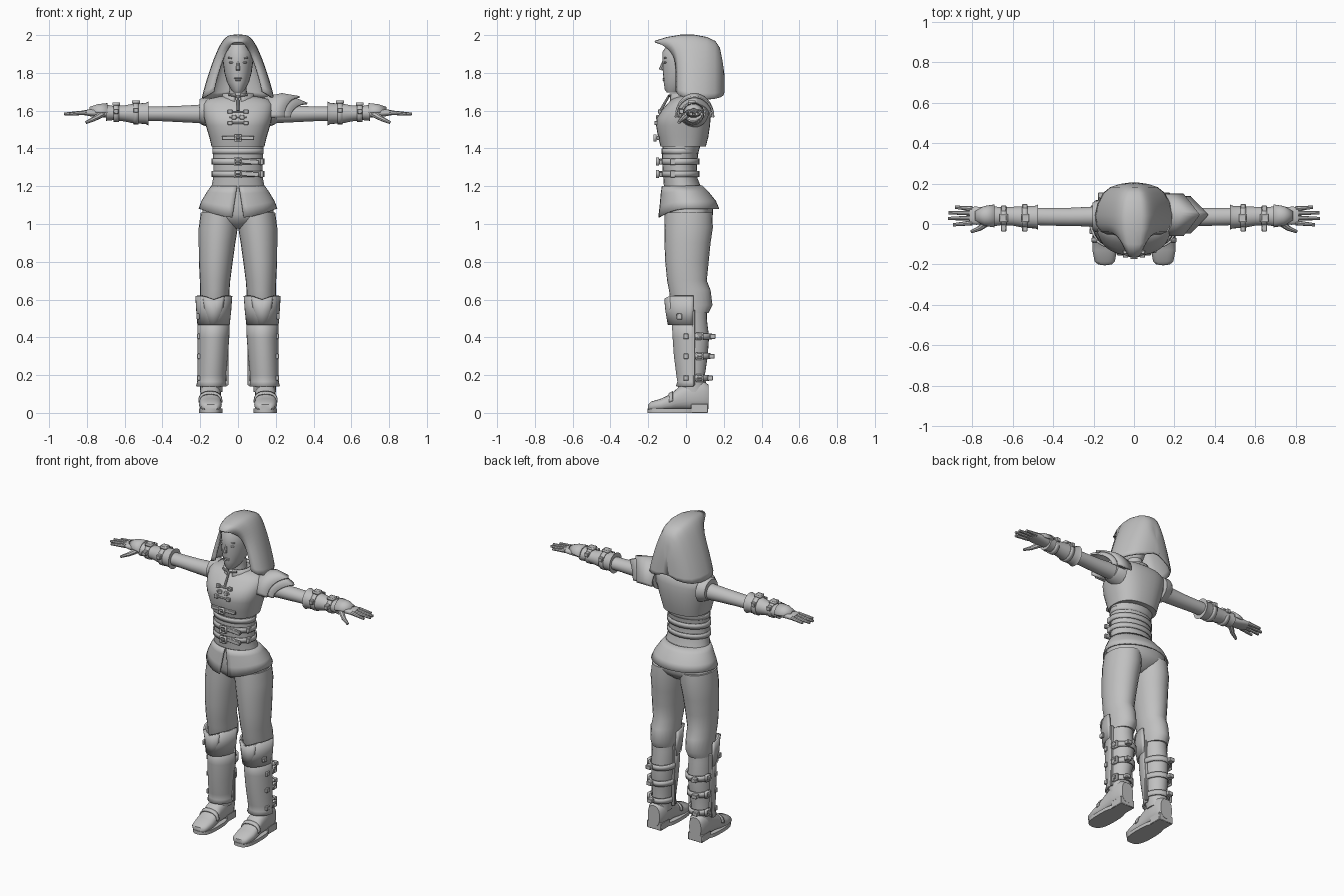
import bpy, bmesh, math
from mathutils import Vector, Matrix

old = bpy.data.objects.get("Cube")
if old:
    bpy.data.objects.remove(old)

grey = bpy.data.materials.new("plain_grey")
grey.use_nodes = True
grey.diffuse_color = (0.53, 0.53, 0.53, 1)
grey.node_tree.nodes["Principled BSDF"].inputs["Base Color"].default_value = grey.diffuse_color


def finish(name, bm, thick=0, mirrored=False):
    """Turn a bmesh into an object with smooth faces, sharp creases and modifiers."""
    bmesh.ops.recalc_face_normals(bm, faces=bm.faces[:])
    for face in bm.faces:
        face.smooth = True
    for edge in bm.edges:
        edge.smooth = edge.calc_face_angle(0) < math.radians(42)
    mesh = bpy.data.meshes.new(name)
    bm.to_mesh(mesh)
    bm.free()
    mesh.materials.append(grey)
    obj = bpy.data.objects.new(name, mesh)
    bpy.context.scene.collection.objects.link(obj)
    if thick:
        solid = obj.modifiers.new("thickness", 'SOLIDIFY')
        solid.thickness = thick
        solid.offset = 0
    if mirrored:
        obj.modifiers.new("other_side", 'MIRROR')


def skin(bm, rings, closed):
    """Bridge neighbouring rings of vertices with quads."""
    for lower, upper in zip(rings, rings[1:]):
        count = len(lower)
        for i in range(count if closed else count - 1):
            j = (i + 1) % count
            bm.faces.new((lower[i], lower[j], upper[j], upper[i]))


def loft(name, axis, rows, span=(0, 360), power=2, thick=0, mirrored=False, sides=24, warp=None):
    """Rows give the position on the axis, then the low and high extents on the other two axes."""
    bm = bmesh.new()
    closed = span[1] - span[0] == 360
    rings = []
    for t, u_low, u_high, v_low, v_high in rows:
        ring = []
        for i in range(sides if closed else sides + 1):
            angle = math.radians(span[0] + (span[1] - span[0]) * i / sides)
            c, s = math.cos(angle), math.sin(angle)
            c = math.copysign(abs(c) ** (2 / power), c)
            s = math.copysign(abs(s) ** (2 / power), s)
            u = (u_low + u_high) / 2 + c * (u_high - u_low) / 2
            v = (v_low + v_high) / 2 + s * (v_high - v_low) / 2
            point = Vector({'x': (t, u, v), 'y': (u, t, v), 'z': (u, v, t)}[axis])
            ring.append(bm.verts.new(warp(point) if warp else point))
        rings.append(ring)
    skin(bm, rings, closed)
    if closed and not thick:
        bm.faces.new(rings[0])
        bm.faces.new(rings[-1])
    finish(name, bm, thick, mirrored)


def sym(rows):
    """Expand centred rows of position, half width, front and back."""
    return [(z, -w, w, front, back) for z, w, front, back in rows]


def box(name, loc, size, mirrored=False, tilt=0):
    bm = bmesh.new()
    matrix = Matrix.Translation(loc) @ Matrix.Rotation(math.radians(tilt), 4, 'Y') @ Matrix.Diagonal((*size, 1))
    bmesh.ops.create_cube(bm, size=1, matrix=matrix)
    bmesh.ops.bevel(bm, geom=bm.edges[:], offset=.003, segments=1, affect='EDGES')
    finish(name, bm, 0, mirrored)


def ball(name, loc, size, mirrored=False):
    bm = bmesh.new()
    matrix = Matrix.Translation(loc) @ Matrix.Diagonal((*size, 1))
    bmesh.ops.create_uvsphere(bm, u_segments=14, v_segments=8, radius=1, matrix=matrix)
    finish(name, bm, 0, mirrored)


def tube(name, start, end, r_start, r_end, mirrored=False):
    bm = bmesh.new()
    start, end = Vector(start), Vector(end)
    way = end - start
    matrix = Matrix.Translation((start + end) / 2) @ way.to_track_quat('Z', 'Y').to_matrix().to_4x4()
    bmesh.ops.create_cone(bm, cap_ends=True, segments=8, radius1=r_start, radius2=r_end,
                          depth=way.length, matrix=matrix)
    finish(name, bm, 0, mirrored)


def buckle(name, axis, loc, size, mirrored=False):
    """Square open frame facing along the axis, with a prong."""
    index = 'xyz'.index(axis)
    u, v = [loc[i] for i in range(3) if i != index]
    r = size * 0.7
    rows = [(loc[index] + d, u - r, u + r, v - r, v + r) for d in (-0.008, 0.008)]
    loft(name, axis, rows, (45, 405), thick=0.01, mirrored=mirrored, sides=4)
    box(name + "_prong", loc, [0.012 if i == index else size * (0.3 if i == 2 else 0.9) for i in range(3)], mirrored)


# Head and face
loft("head", 'z', sym([(1.695, .022, -.1, -.04), (1.71, .036, -.112, .02), (1.75, .058, -.118, .06),
                       (1.8, .072, -.122, .08), (1.86, .08, -.125, .1), (1.91, .077, -.125, .1),
                       (1.95, .055, -.1, .07)]))
tube("nose", (0, -.117, 1.87), (0, -.133, 1.815), .005, .012)
ball("upper_lip", (0, -.115, 1.772), (.022, .009, .005))
ball("lower_lip", (0, -.114, 1.762), (.018, .01, .006))
ball("eyes", (.032, -.109, 1.855), (.017, .009, .006), True)
box("brows", (.034, -.11, 1.878), (.04, .014, .007), True, tilt=-8)
loft("neck", 'z', sym([(1.6, .06, -.05, .07), (1.66, .048, -.04, .06), (1.74, .045, -.05, .05)]))
loft("collar", 'z', sym([(1.63, .1, -.085, .1), (1.66, .085, -.08, .09), (1.69, .075, -.08, .085)]),
     (-80, 260), thick=.012)

# Hood: arches from the face rim to the back (top y, base y, top z, base z, half width, squareness)
arches = [(-.165, -.05, 1.965, 1.7, .128, .62), (-.1, -.035, 1.985, 1.68, .163, .5),
          (-.03, .0, 1.997, 1.668, .183, .48), (.04, .045, 1.998, 1.663, .188, .48),
          (.11, .1, 1.985, 1.66, .175, .5), (.152, .15, 1.965, 1.662, .15, .55),
          (.175, .178, 1.93, 1.67, .115, .6), (.185, .193, 1.88, 1.68, .07, .7), (.192, .2, 1.82, 1.7, .02, 1)]
bm = bmesh.new()
rings = []
for y_top, y_base, z_top, z_base, width, square in arches:
    ring = []
    for i in range(33):
        angle = math.pi * i / 32
        c, s = math.cos(angle), math.sin(angle)
        x = math.copysign(width * (1 - .42 * s) * abs(c) ** square, c)
        ring.append(bm.verts.new((x, y_base + (y_top - y_base) * s ** 6, z_base + (z_top - z_base) * s)))
    rings.append(ring)
skin(bm, rings, False)
bm.faces.new(rings[-1])
finish("hood", bm, .01)

# Jacket and waist
loft("jacket", 'z', sym([(1.41, .14, -.135, .105), (1.46, .152, -.148, .118), (1.52, .17, -.158, .127),
                         (1.56, .18, -.155, .13), (1.6, .187, -.13, .13), (1.635, .187, -.1, .125),
                         (1.66, .165, -.075, .11), (1.675, .1, -.05, .09)]), power=2.4, sides=32)
loft("armhole_rims", 'x', [(.15, -.045, .12, 1.51, 1.667), (.19, -.04, .115, 1.525, 1.668),
                           (.205, -.03, .105, 1.535, 1.66)], mirrored=True)
loft("waist", 'z', sym([(1.45, .137, -.12, .085), (1.37, .132, -.127, .064), (1.3, .129, -.125, .058),
                        (1.24, .132, -.12, .062), (1.17, .147, -.115, .09)]))
for part, z, height, grow in (("waist_wrap", 1.385, .03, 0), ("upper_belt", 1.33, .032, .004),
                              ("lower_belt", 1.265, .03, .004)):
    loft(part, 'z', sym([(z + d * height / 2, .131 + grow, -.126 - grow, .063 + grow) for d in (-1, 1)]), thick=.008)
    if "belt" in part:
        buckle(part + "_buckle", 'y', (0, -.15, z), .036)
        box(part + "_tail", (.06, -.134, z), (.1, .018, .026), tilt=4)
        box(part + "_loop", (.125, -.07, z), (.02, .03, .036))

# Chest fastenings
box("chest_strap", (0, -.148, 1.455), (.17, .014, .022))
buckle("chest_buckle", 'y', (0, -.165, 1.455), .03)
for i, z in enumerate((1.535, 1.565, 1.595)):
    box(f"clasp_bar_{i}", (0, -.158 + i * .009, z), (.09, .012, .009))
    box(f"clasp_toggles_{i}", (.042 - (i == 1) * .02, -.158 + i * .009, z), (.026, .018, .022), True)
tube("collar_cord", (0, -.135, 1.6), (0, -.09, 1.68), .008, .006)
tube("collar_ties", (0, -.092, 1.675), (.05, -.085, 1.685), .006, .006, True)


# Flared jacket skirt, longer and split at the front
def split(p):
    drop = (1.2 - p.z) / .12
    front = max(0, -p.y / .145)
    p.z -= .046 * drop * front ** 2
    if p.y < 0:
        p.x += math.copysign(.024 * drop * max(0, 1 - abs(p.x) / .1), p.x)
    return p


loft("jacket_skirt", 'z', sym([(1.2, .138, -.124, .085), (1.17, .16, -.13, .115), (1.12, .19, -.136, .155),
                               (1.08, .205, -.143, .172)]), (-88, 268), thick=.008, sides=36, warp=split)

# Trousers
loft("hips", 'z', sym([(1.2, .13, -.11, .08), (1.1, .185, -.115, .145), (1.05, .19, -.114, .143),
                       (1.02, .15, -.1, .125), (.99, .07, -.07, .09), (.975, .03, -.04, .06)]), power=2.3)
loft("trouser_legs", 'z', [(1.06, -.004, .197, -.112, .14), (.98, .001, .208, -.115, .142), (.9, .014, .208, -.114, .13),
                           (.8, .028, .207, -.11, .12), (.7, .041, .202, -.1, .11), (.65, .045, .2, -.09, .13),
                           (.57, .048, .2, -.08, .14), (.53, .055, .198, -.06, .12)], mirrored=True)

# Boots
loft("boot_shafts", 'z', [(.56, .06, .195, -.05, .11), (.5, .058, .198, -.05, .11), (.4, .058, .2, -.05, .122),
                          (.3, .066, .2, -.045, .115), (.2, .077, .2, -.035, .1), (.11, .083, .2, -.03, .112)],
     mirrored=True)
loft("greaves", 'z', [(.5, .05, .208, -.07, .15), (.4, .052, .208, -.065, .145), (.3, .06, .208, -.058, .138),
                      (.2, .07, .208, -.045, .125), (.165, .072, .21, -.04, .12), (.14, .066, .216, -.048, .128)],
     (-180, 0), thick=.012, mirrored=True)


# Knee plates with a dipped top edge and a panel that narrows downward
def dip_top(p):
    p.z -= .02 * max(0, (p.z - .54) / .08) * max(0, 1 - abs(p.x - .128) / .06)
    return p


def taper_down(p):
    p.x = .129 + (p.x - .129) * (.75 + 2 * (p.z - .47))
    return dip_top(p)


loft("knee_plates", 'z', [(.465, .05, .209, -.088, .16), (.54, .042, .215, -.098, .175),
                          (.62, .036, .22, -.104, .182)], (-180, 0), thick=.012, mirrored=True, warp=dip_top)
loft("knee_panels", 'z', [(.468, .05, .209, -.092, .16), (.54, .042, .215, -.104, .175), (.62, .036, .22, -.11, .182)],
     (-125, -55), thick=.01, mirrored=True, sides=8, warp=taper_down)
box("knee_studs", (.212, -.035, .51), (.016, .03, .03), True)
for x in (.06, .204):
    box("greave_rails", (x, .04, .345), (.02, .016, .4), True)
for i, (z, back) in enumerate(((.405, .132), (.3, .126), (.185, .118))):
    loft(f"boot_straps_{i}", 'z', [(z + d, .052 + i * .007, .208, -.06, back) for d in (-.016, .016)],
         (0, 180), thick=.01, mirrored=True)
    buckle(f"boot_buckles_{i}", 'x', (.204, .072, z), .034, True)
    box(f"boot_studs_{i}", (.208, 0, z), (.018, .028, .028), True)
    box(f"boot_strap_ends_{i}", (.16, back + .01, z), (.035, .03, .026), True)

# Feet
loft("shoes", 'y', [(-.2, .11, .178, .012, .045), (-.185, .094, .195, .01, .06), (-.13, .086, .206, .01, .076),
                    (-.08, .089, .204, .012, .1), (-.04, .092, .2, .015, .135), (.02, .09, .2, .015, .165),
                    (.09, .09, .2, .015, .17), (.118, .105, .188, .02, .15)], power=2.5, mirrored=True)
loft("soles", 'z', [(z, .082, .207, -.205, .06) for z in (0, .022)], power=2.8, mirrored=True)
box("heels", (.145, .072, .024), (.1, .09, .048), True)
loft("shoe_bands", 'y', [(-.09, .087, .206, .012, .1), (-.07, .087, .206, .012, .112)],
     (0, 180), power=2.5, thick=.008, mirrored=True)

# Arms and bracers
loft("arms", 'x', [(.14, -.015, .09, 1.53, 1.64), (.22, -.012, .085, 1.535, 1.63), (.32, -.01, .08, 1.54, 1.625),
                   (.42, -.008, .08, 1.545, 1.622), (.5, -.005, .08, 1.545, 1.622), (.7, .005, .075, 1.56, 1.615)],
     mirrored=True)
loft("bracers", 'x', [(.474, -.028, .097, 1.522, 1.648), (.49, -.022, .09, 1.53, 1.64), (.55, -.018, .088, 1.532, 1.638),
                      (.6, -.008, .085, 1.543, 1.628), (.66, -.006, .083, 1.55, 1.625), (.7, -.012, .088, 1.546, 1.632)],
     mirrored=True)
for i, (x, r) in enumerate(((.54, .054), (.645, .043))):
    loft(f"bracer_straps_{i}", 'x', [(x + d, .036 - r, .036 + r, 1.586 - r, 1.586 + r) for d in (-.014, .014)],
         thick=.008, mirrored=True)
    buckle(f"bracer_buckles_{i}", 'z', (x, .03, 1.592 + r), .034, True)
    box(f"bracer_strap_ends_{i}", (x, -.02, 1.575 + r / 2), (.026, .034, .026), True)
    box(f"bracer_studs_{i}", (x, .084 + i * -.008, 1.61), (.026, .03, .026), True)

# Hands
loft("palms", 'x', [(.68, .01, .07, 1.562, 1.615), (.73, 0, .08, 1.565, 1.613), (.78, -.004, .086, 1.57, 1.608),
                    (.815, 0, .084, 1.576, 1.602)], power=2.4, mirrored=True)
loft("hand_guards", 'x', [(.69, -.012, .092, 1.54, 1.635), (.74, -.004, .084, 1.55, 1.63), (.785, .02, .062, 1.57, 1.615)],
     (0, 180), thick=.01, mirrored=True)
for i, (y, tip_x, tip_y) in enumerate(((.006, .895, -.004), (.03, .92, .027), (.054, .917, .056), (.076, .885, .083))):
    tube(f"finger_{i}", (.8, y, 1.59), (tip_x, tip_y, 1.582), .0125, .008, True)
tube("thumb_bases", (.715, .015, 1.585), (.765, -.022, 1.555), .019, .013, True)
tube("thumb_tips", (.76, -.02, 1.558), (.805, -.038, 1.537), .013, .008, True)


# Layered shoulder guard on the left only, pointed outward
def point_out(p):
    p.x -= .95 * abs(p.y - .045) * max(0, (p.x - .14) / .22)
    return p


for i, (x_in, x_out, top_in, top_out, half) in enumerate(((.2, .366, 1.672, 1.637, .088),
                                                          (.14, .325, 1.668, 1.672, .1))):
    middle = (x_in + x_out) / 2
    loft(f"left_shoulder_guard_{i}", 'x',
         [(x, .045 - half, .045 + half, 3.13 - top, top)
          for x, top in ((x_in, top_in), (middle, (top_in + top_out) / 2 + .018), (x_out, top_out))],
         (0, 180), thick=.01, warp=point_out)
